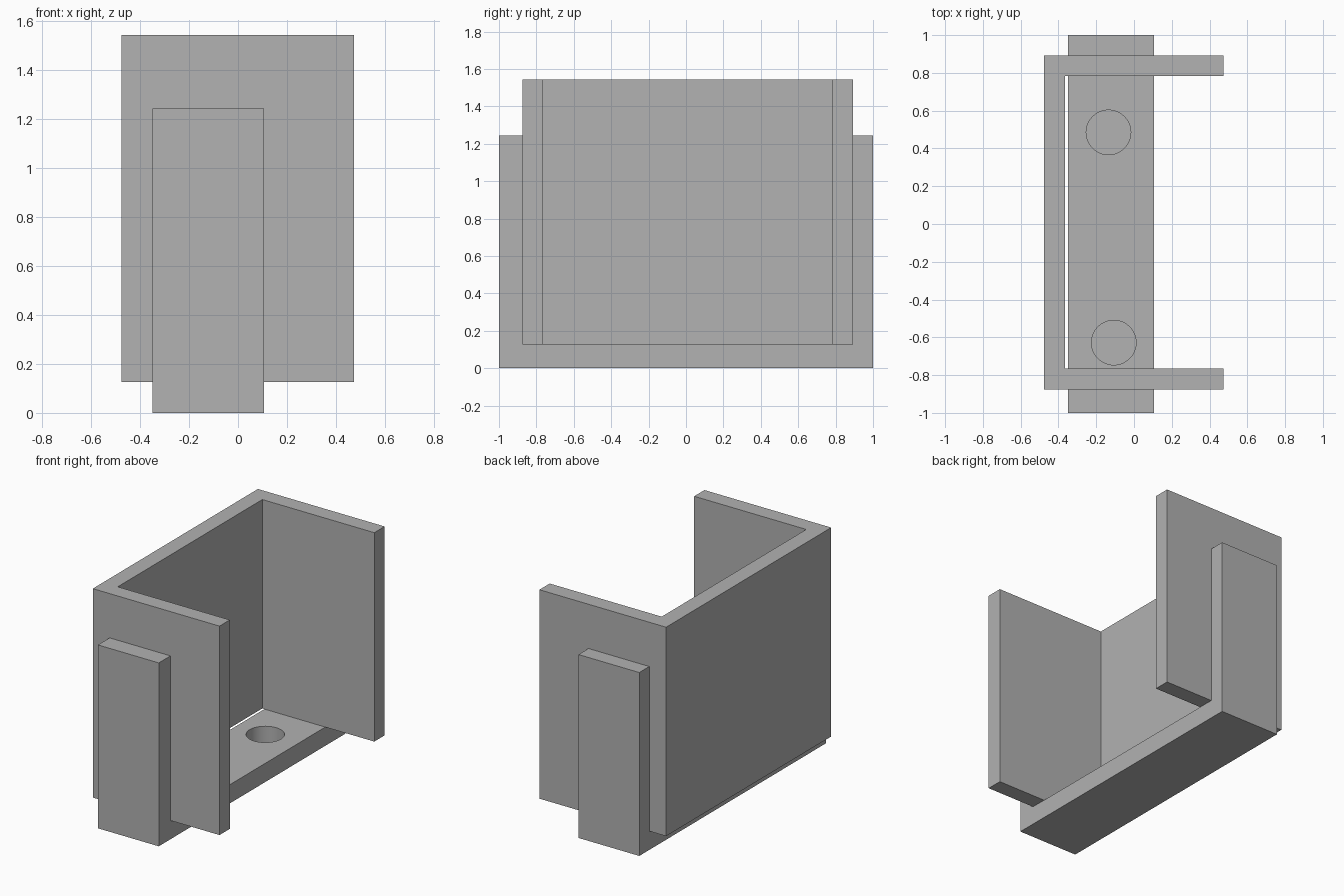
import bpy, bmesh

cube = bpy.data.objects.get("Cube")
if cube:
    bpy.data.objects.remove(cube, do_unlink=True)

# Single plain grey
grey = bpy.data.materials.new("plain grey")
grey.use_nodes = True
COLOUR = (0.445, 0.445, 0.445, 1)
grey.diffuse_color = COLOUR
grey.node_tree.nodes["Principled BSDF"].inputs["Base Color"].default_value = COLOUR


def extrude_profile(name, points, vector):
    """Make a prism by extruding a closed outline along a vector."""
    bm = bmesh.new()
    face = bm.faces.new([bm.verts.new(p) for p in points])
    result = bmesh.ops.extrude_face_region(bm, geom=[face])
    moved = [g for g in result["geom"] if isinstance(g, bmesh.types.BMVert)]
    bmesh.ops.translate(bm, verts=moved, vec=vector)
    bmesh.ops.recalc_face_normals(bm, faces=bm.faces)
    mesh = bpy.data.meshes.new(name)
    bm.to_mesh(mesh)
    bm.free()
    mesh.materials.append(grey)
    obj = bpy.data.objects.new(name, mesh)
    bpy.context.collection.objects.link(obj)
    return obj


FRONT, BACK = -0.875, 0.893   # outer faces of the channel
FLOOR, TOP, POST_TOP = 0.127, 1.543, 1.243
WALL = 0.11
LEFT, RIGHT = 0.474, -0.476

# C-shaped channel: one long wall with two side walls, open toward +x
outline = [(LEFT, FRONT), (LEFT, FRONT + WALL), (RIGHT + WALL, FRONT + WALL),
           (RIGHT + WALL, BACK - WALL), (LEFT, BACK - WALL), (LEFT, BACK),
           (RIGHT, BACK), (RIGHT, FRONT)]
extrude_profile("channel_walls", [(x, y, FLOOR) for x, y in outline],
                (0, 0, TOP - FLOOR))

# U-shaped strap: base strip with an upright at each end
outline = [(-1, 0), (1, 0), (1, POST_TOP), (BACK, POST_TOP), (BACK, FLOOR),
           (FRONT, FLOOR), (FRONT, POST_TOP), (-1, POST_TOP)]
strap = extrude_profile("base_strap", [(-0.35, y, z) for y, z in outline],
                        (0.456, 0, 0))

# Two blind round holes in the base strip
for name, x, y in (("front_hole", -0.107, -0.628), ("back_hole", -0.135, 0.485)):
    bpy.ops.mesh.primitive_cylinder_add(vertices=64, radius=0.118, depth=0.3,
                                        location=(x, y, 0.155))
    cutter = bpy.context.object
    cutter.name = name + "_cutter"
    cutter.data.materials.append(grey)
    bpy.ops.object.select_all(action="DESELECT")
    bpy.context.view_layer.objects.active = strap
    strap.select_set(True)
    cut = strap.modifiers.new(name, "BOOLEAN")
    cut.operation = "DIFFERENCE"
    cut.solver = "EXACT"
    cut.object = cutter
    bpy.ops.object.modifier_apply(modifier=cut.name)
    bpy.data.objects.remove(cutter, do_unlink=True)

bpy.ops.object.shade_smooth_by_angle()
